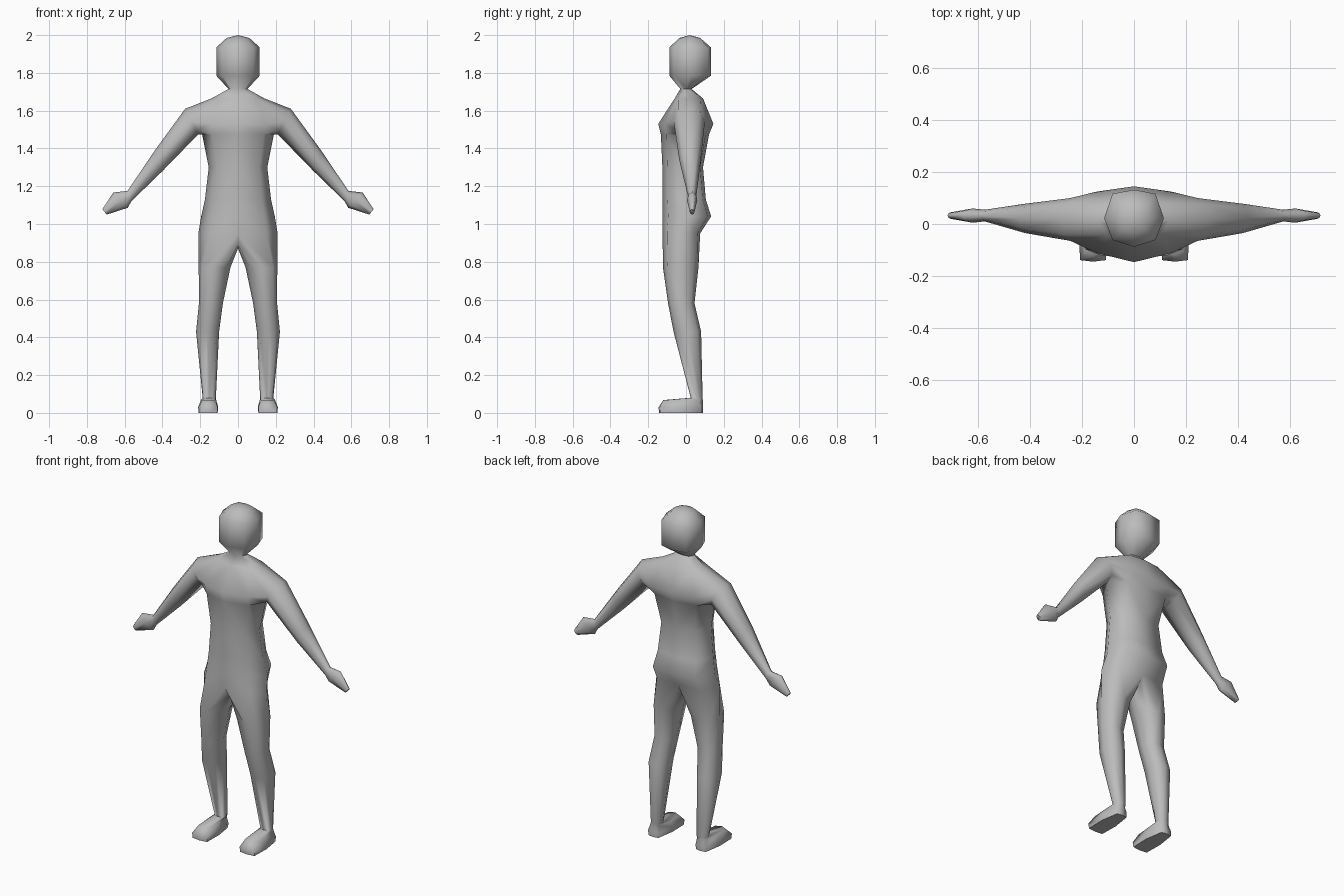
import bpy, bmesh, math

if "Cube" in bpy.data.objects:
    bpy.data.objects.remove(bpy.data.objects["Cube"])

grey = bpy.data.materials.new("plain grey")
grey.diffuse_color = (0.5, 0.5, 0.5, 1)
grey.use_nodes = True
grey.node_tree.nodes["Principled BSDF"].inputs["Base Color"].default_value = grey.diffuse_color

bm = bmesh.new()


def half_ring(z, w, yf, yb):
    """Five points from front centre, round the side, to back centre."""
    c, h = (yf + yb) / 2, (yb - yf) / 2
    pts = [(0, yf), (0.72 * w, c - 0.76 * h), (w, c), (0.72 * w, c + 0.86 * h), (0, yb)]
    return [bm.verts.new((x, y, z)) for x, y in pts]


def arm_ring(ax, az, bx, bz, y0, y1):
    """Eight points round an arm section, from top point a to bottom point b."""
    ring = []
    for k in range(8):
        t = math.radians(45 * k)
        u = (1 - math.cos(t)) / 2
        y = (y0 + y1) / 2 - math.sin(t) * (y1 - y0) / 2
        ring.append(bm.verts.new((ax + (bx - ax) * u, y, az + (bz - az) * u)))
    return ring


def leg_ring(z, x0, x1, y0, y1, diag=0.74, heel=1.0):
    """Eight points round a leg section, from the front, outwards, to the back."""
    ring = []
    for k in range(8):
        t = math.radians(45 * k - 90)
        cx, cy = math.cos(t), math.sin(t)
        if k % 2:
            cx, cy = math.copysign(diag, cx), math.copysign(diag, cy)
        if cy > 0.1:
            cx *= heel
        ring.append(bm.verts.new(((x0 + x1) / 2 + cx * (x1 - x0) / 2,
                                  (y0 + y1) / 2 + cy * (y1 - y0) / 2, z)))
    return ring


def bridge(a, b, closed=True, skip=()):
    n = len(a)
    for i in range(n if closed else n - 1):
        if i not in skip:
            j = (i + 1) % n
            bm.faces.new((a[i], a[j], b[j], b[i]))


# Head, neck and trunk as half rings from top to bottom
trunk = [half_ring(*r) for r in (
    (1.985, 0.06, -0.035, 0.075),
    (1.935, 0.115, -0.088, 0.132),
    (1.785, 0.115, -0.088, 0.132),
    (1.715, 0.05, -0.03, 0.03),
    (1.665, 0.14, -0.06, 0.09),    # top of shoulder
    (1.53, 0.20, -0.147, 0.145),   # chest
    (1.475, 0.19, -0.133, 0.122),  # armpit
    (1.30, 0.155, -0.125, 0.09),
    (1.13, 0.175, -0.125, 0.105),
    (1.04, 0.195, -0.125, 0.133),  # seat
    (0.95, 0.21, -0.124, 0.075),
)]
for i in range(len(trunk) - 1):
    # side faces beside the chest stay open for the arm
    bridge(trunk[i], trunk[i + 1], False, (1, 2) if i in (4, 5) else ())
crown = bm.verts.new((0, 0.02, 2.0))
for i in range(4):
    bm.faces.new((crown, trunk[0][i], trunk[0][i + 1]))

# Arm and hand grow from the opening
top, mid, low = trunk[4:7]
ring = [top[2], top[1], mid[1], low[1], low[2], low[3], mid[3], top[3]]
for r in ((0.28, 1.61, 0.21, 1.475, -0.065, 0.10),
          (0.44, 1.39, 0.40, 1.28, -0.035, 0.078),
          (0.585, 1.175, 0.565, 1.12, 0.01, 0.055),
          (0.66, 1.167, 0.583, 1.086, 0.005, 0.06),
          (0.718, 1.078, 0.695, 1.05, 0.02, 0.045)):
    new = arm_ring(*r)
    bridge(ring, new)
    ring = new
bm.faces.new(ring)

# Leg and foot grow from the hip and the crotch
crotch = [bm.verts.new((0, y, z)) for y, z in ((0.045, 0.90), (-0.02, 0.87), (-0.08, 0.89))]
ring = trunk[-1] + crotch
for r in ((0.77, 0.04, 0.208, -0.122, 0.066),
          (0.58, 0.08, 0.207, -0.095, 0.045),
          (0.43, 0.10, 0.222, -0.066, 0.08),
          (0.08, 0.117, 0.187, 0.025, 0.088),
          (0.068, 0.115, 0.196, -0.12, 0.089, 0.85, 0.85),
          (0.03, 0.105, 0.211, -0.145, 0.09, 0.95, 0.7),
          (0.0, 0.108, 0.208, -0.143, 0.09, 0.95, 0.7)):
    new = leg_ring(*r)
    bridge(ring, new)
    ring = new
bm.faces.new(ring)

loose = [v for v in bm.verts if not v.link_faces]
bmesh.ops.delete(bm, geom=loose, context='VERTS')
bmesh.ops.recalc_face_normals(bm, faces=bm.faces)
# Keep the outside facing out on the open half
crown_face = crown.link_faces[0]
crown_face.normal_update()
if crown_face.normal.z < 0:
    bmesh.ops.reverse_faces(bm, faces=bm.faces)

mesh = bpy.data.meshes.new("body")
bm.to_mesh(mesh)
bm.free()
body = bpy.data.objects.new("body", mesh)
bpy.context.collection.objects.link(body)
mesh.materials.append(grey)

# Mirror the half body across the middle
mirror = body.modifiers.new("mirror", 'MIRROR')
mirror.use_clip = True
mirror.merge_threshold = 0.0005
bpy.context.view_layer.objects.active = body
body.select_set(True)
bpy.ops.object.modifier_apply(modifier=mirror.name)
bpy.ops.object.shade_smooth_by_angle(angle=math.radians(75))
